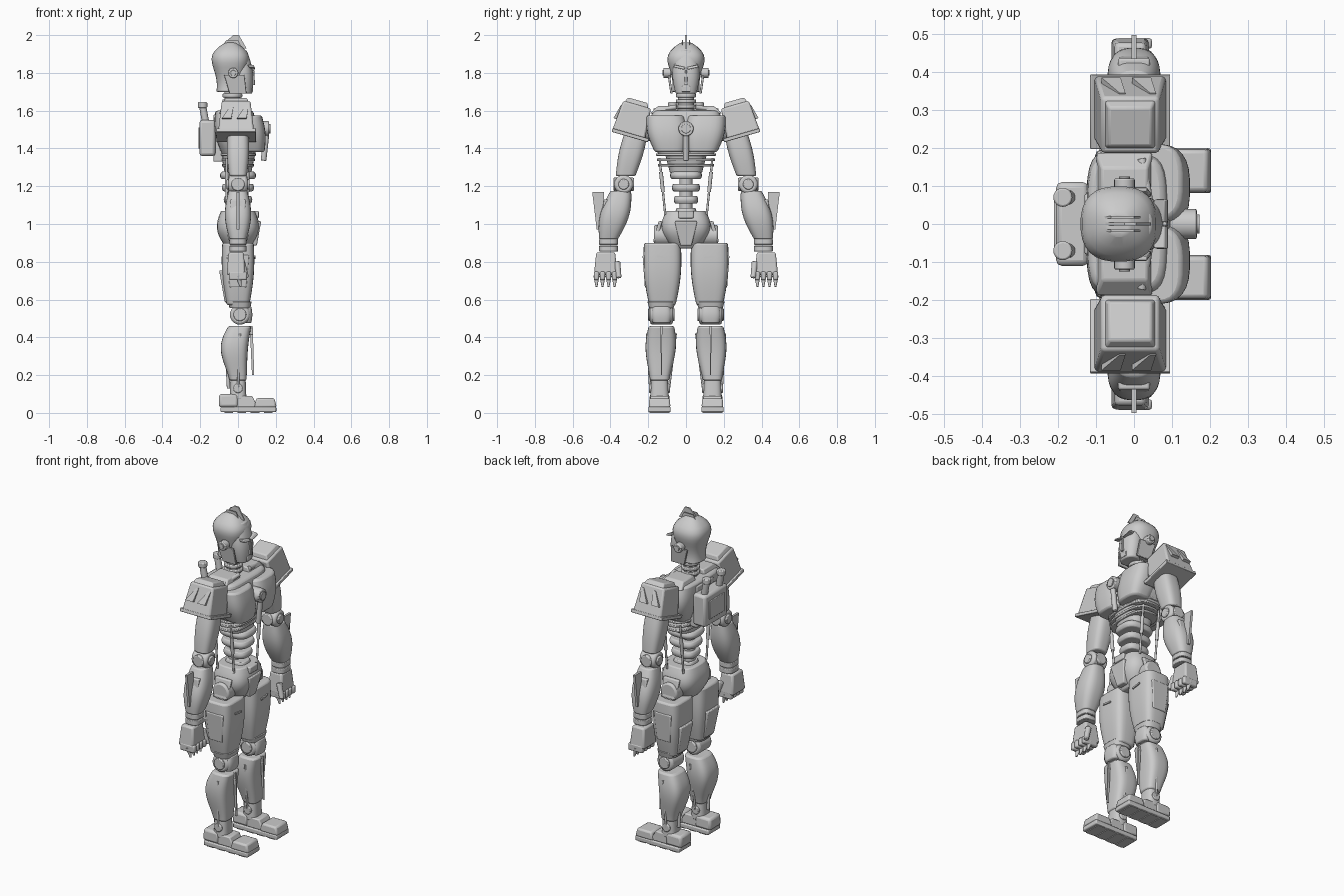
import bpy, bmesh
from math import cos, sin, pi, radians, copysign
from mathutils import Vector, Matrix

cube = bpy.data.objects.get("Cube")
if cube:
    bpy.data.objects.remove(cube, do_unlink=True)

metal = bpy.data.materials.new("light_grey_metal")
metal.use_nodes = True
grey = (.6, .6, .6, 1)
metal.diffuse_color = grey
metal.node_tree.nodes["Principled BSDF"].inputs["Base Color"].default_value = grey

X, Y, Z = Vector((1, 0, 0)), Vector((0, 1, 0)), Vector((0, 0, 1))


def finish(bm, name, pair, bevel):
    """Turn a bmesh into an object, optionally mirrored to the other side."""
    bmesh.ops.recalc_face_normals(bm, faces=bm.faces)
    mesh = bpy.data.meshes.new(name)
    bm.to_mesh(mesh)
    bm.free()
    mesh.materials.append(metal)
    mesh.polygons.foreach_set("use_smooth", [True] * len(mesh.polygons))
    mesh.set_sharp_from_angle(angle=radians(35))
    part = bpy.data.objects.new(name, mesh)
    bpy.context.collection.objects.link(part)
    if bevel:
        rounding = part.modifiers.new("rounded_edges", 'BEVEL')
        rounding.width, rounding.segments = bevel, 2
    if pair:
        mirror = part.modifiers.new("other_side", 'MIRROR')
        mirror.use_axis = (False, True, False)
        mirror.use_mirror_merge = False


def limb(name, low, high, size, taper=1, swell=0, peak=1, bow=0, power=3,
         pair=False, bevel=.006, steps=12, sides=28):
    """Rounded upright form; size is the half depth and half width at the low end."""
    low, high = Vector(low), Vector(high)
    bm = bmesh.new()
    rings = []
    for step in range(steps + 1):
        t = step / steps
        hump = sin(pi * t ** peak)
        scale = 1 + (taper - 1) * t + swell * hump
        centre = low.lerp(high, t) + X * bow * hump
        ring = []
        for side in range(sides):
            angle = 2 * pi * (side + .5) / sides
            c, s = cos(angle), sin(angle)
            across = X * size[0] * copysign(abs(c) ** (2 / power), c)
            along = Y * size[1] * copysign(abs(s) ** (2 / power), s)
            ring.append(bm.verts.new(centre + (across + along) * scale))
        rings.append(ring)
    for ring, upper in zip(rings, rings[1:]):
        for i in range(sides):
            bm.faces.new((ring[i - 1], ring[i], upper[i], upper[i - 1]))
    bm.faces.new(rings[0])
    bm.faces.new(rings[-1])
    finish(bm, name, pair, bevel)


def block(name, centre, size, top=(1, 1), lean=(0, 0), tilt=0, pair=False, bevel=.006):
    """Box whose top can be scaled and shifted, tilted about the depth axis."""
    bm = bmesh.new()
    bmesh.ops.create_cube(bm, size=1)
    for v in bm.verts:
        upper = v.co.z > 0
        v.co *= Vector(size)
        if upper:
            v.co.x = v.co.x * top[0] + lean[0]
            v.co.y = v.co.y * top[1] + lean[1]
    turn = Matrix.Rotation(radians(tilt), 4, 'X')
    bm.transform(Matrix.Translation(Vector(centre)) @ turn)
    finish(bm, name, pair, bevel)


def rod(name, start, end, radius, tip=1, pair=False, bevel=0):
    """Cylinder between two points; tip scales the radius at the end."""
    start, end = Vector(start), Vector(end)
    span = end - start
    turn = span.to_track_quat('Z', 'Y').to_matrix().to_4x4()
    bm = bmesh.new()
    bmesh.ops.create_cone(bm, cap_ends=True, segments=24, radius1=radius, radius2=radius * tip,
                          depth=span.length, matrix=Matrix.Translation((start + end) / 2) @ turn)
    finish(bm, name, pair, bevel)


def drum(name, centre, axis, length, radius, pair=False, bevel=.005):
    """Cylinder centred on a point, lying along an axis."""
    half = axis * length / 2
    rod(name, Vector(centre) - half, Vector(centre) + half, radius, pair=pair, bevel=bevel)


# Joints of the left side, which the paired parts hang from
shoulder, elbow, wrist = Vector((0, .26, 1.5)), Vector((0, .33, 1.21)), Vector((0, .41, .9))
hip, knee, ankle = Vector((0, .125, .9)), Vector((.01, .13, .52)), Vector((0, .14, .13))

# Head: helmet, face, ears and crests
limb("helmet", (-.04, 0, 1.7), (-.04, 0, 1.96), size=(.075, .074), taper=.4, swell=.75, peak=2, power=2.5)
limb("face", (.03, 0, 1.69), (.01, 0, 1.92), size=(.045, .055), taper=.8, swell=.4, power=2.3)
block("cheek_guard", (0, .077, 1.74), size=(.09, .012, .1), top=(1.2, 1), lean=(-.02, .014), pair=True, bevel=.003)
block("brow", (.075, .035, 1.83), size=(.03, .06, .014), lean=(-.01, 0), tilt=12, pair=True, bevel=.003)
block("nose", (.077, 0, 1.775), size=(.026, .018, .08), top=(.7, .5), bevel=.003)
block("mouth_plate", (.06, 0, 1.715), size=(.04, .05, .03), bevel=.004)
drum("ear", (-.025, .1, 1.8), Y, length=.04, radius=.027, pair=True)
drum("ear_cap", (-.025, .11, 1.8), Y, length=.03, radius=.015, pair=True, bevel=.002)
block("centre_crest", (-.03, 0, 1.965), size=(.15, .008, .07), top=(.2, 1), lean=(.02, 0), bevel=0)
block("side_crest", (-.04, .018, 1.94), size=(.15, .006, .07), top=(.4, 1), lean=(.01, 0), pair=True, bevel=0)

# Neck with stacked rings
drum("neck", (-.03, 0, 1.64), Z, length=.16, radius=.042)
for i in range(3):
    drum("neck_ring", (-.03, 0, 1.62 + i * .03), Z, length=.02, radius=.053)

# Torso: core, breast plates, collar and hub
limb("torso", (0, 0, 1.36), (-.02, 0, 1.6), size=(.08, .14), taper=1.25, swell=.27, power=4.5, bevel=.012)
limb("breast_plate", (.075, .085, 1.38), (.045, .11, 1.575), size=(.065, .08), taper=1.25, swell=.2,
     pair=True, bevel=.01)
block("collar", (-.025, .115, 1.605), size=(.15, .15, .04), top=(.8, .7), lean=(0, -.02), pair=True)
rod("collar_pipe", (.04, .05, 1.62), (.02, .17, 1.6), radius=.012, pair=True)
drum("chest_hub", (.13, 0, 1.505), X, length=.07, radius=.04)
drum("hub_lens", (.165, 0, 1.505), X, length=.014, radius=.025, bevel=.002)
rod("breast_bar", (.15, 0, 1.47), (.135, 0, 1.335), radius=.015, bevel=.004)

# Abdomen, ribs and spine
limb("abdomen", (0, 0, 1.27), (0, 0, 1.4), size=(.07, .085), taper=1.4)
for i in range(5):
    level, grow = Z * (1.305 + i * .028), i * .005
    limb("rib", level, level + Z * .013, size=(.085 + grow, .15 + grow), bevel=.003, steps=1)
drum("spine", (-.02, 0, 1.16), Z, length=.28, radius=.035)
for i in range(4):
    level, grow = Z * (1.045 + i * .064), i * .009
    limb("spine_disc", level, level + Z * .04, size=(.06 + grow, .05 + grow), swell=.1)
for x in (-.06, .05):
    top, bottom = Vector((x, .14, 1.35)), Vector((x, .11, 1.05))
    rod("waist_piston", top, bottom, radius=.006, pair=True)
    rod("piston_sleeve", top.lerp(bottom, .25), top.lerp(bottom, .6), radius=.01, pair=True)

# Backpack with exhausts
block("backpack", (-.162, 0, 1.455), size=(.085, .22, .19), bevel=.015)
block("backpack_panel", (-.205, 0, 1.455), size=(.01, .14, .11), bevel=.003)
block("backpack_mount", (-.105, 0, 1.455), size=(.05, .16, .25))
rod("exhaust", (-.17, .07, 1.53), (-.19, .07, 1.64), radius=.019, pair=True)
drum("exhaust_tip", (-.187, .07, 1.63), Z, length=.03, radius=.025, pair=True)

# Pelvis
limb("pelvis", (0, 0, .87), (0, 0, 1.07), size=(.06, .07), taper=1.5, swell=.6)
block("crotch_plate", (.075, 0, .95), size=(.05, .06, .13), top=(1.1, 2), lean=(.02, 0))
block("belt_buckle", (.085, 0, 1.05), size=(.05, .08, .04))
drum("hip_joint", hip + Z * .04, Y, length=.09, radius=.055, pair=True, bevel=.01)
block("hip_guard", (0, .165, .96), size=(.09, .02, .11), top=(1.2, 1), lean=(0, -.03), pair=True)

# Thighs and their plates
limb("thigh", hip - Z * .33, hip, size=(.06, .07), taper=1.4, swell=.2, power=4, pair=True, bevel=.01)
limb("thigh_cuff", knee + Z * .035, knee + Z * .07, size=(.055, .065), taper=1.15, pair=True)
block("thigh_side_plate", (0, .208, .75), size=(.09, .02, .17), top=(1.3, 1), lean=(0, .012), pair=True)
block("thigh_slot", hip + X * .085 - Z * .075, size=(.016, .06, .01), tilt=8, pair=True, bevel=0)
block("thigh_back_plate", (-.055, .126, .67), size=(.03, .09, .17), top=(1, 1.3), lean=(-.03, 0), pair=True)

# Knees
drum("knee_joint", knee, Y, length=.12, radius=.053, pair=True, bevel=.012)
drum("knee_hub", knee, Y, length=.14, radius=.034, pair=True)
limb("knee_cap", knee + X * .03 - Z * .045, knee + X * .03 + Z * .045, size=(.03, .045), swell=.2, pair=True)

# Shins with blade, struts and rails
limb("shin", ankle + Z * .04, knee - Z * .06, size=(.045, .05), taper=1.35, swell=.4, peak=1.3,
     bow=-.025, power=3.4, pair=True, bevel=.01)
block("shin_blade", knee + X * .07 - Z * .19, size=(.012, .006, .26), top=(1.3, 1.5), lean=(-.01, 0), pair=True, bevel=0)
rod("shin_strut", knee - Z * .1, knee + X * .07 - Z * .1, radius=.006, pair=True)
rod("calf_piston", ankle - X * .05, ankle + Vector((-.06, 0, .2)), radius=.009, pair=True)
for side in (-1, 1):
    rod("shin_rail", ankle + Y * side * .05, knee + Y * side * .076 - Z * .1, radius=.006, pair=True)

# Ankles and feet
limb("ankle", ankle - Z * .06, ankle + Z * .05, size=(.045, .05), taper=.9, pair=True)
drum("ankle_axle", ankle, Y, length=.11, radius=.025, pair=True)
block("sole", ankle + Vector((.055, 0, -.112)), size=(.295, .118, .028), pair=True)
for i in range(4):
    block("sole_tread", ankle + Vector((i * .07 - .05, 0, -.126)), size=(.045, .106, .008), pair=True, bevel=0)
block("heel", ankle + Vector((-.05, 0, -.065)), size=(.105, .11, .07), top=(.95, .95), pair=True, bevel=.014)
block("instep", ankle + Vector((.04, 0, -.07)), size=(.13, .1, .06), top=(.7, .95), lean=(-.01, 0), pair=True)
block("toe_cap", ankle + Vector((.145, 0, -.077)), size=(.12, .115, .05), top=(.8, .95), pair=True, bevel=.01)

# Shoulder armour with rim, cap and fins
block("shoulder_pad", (-.01, .282, 1.55), size=(.19, .18, .17), top=(.8, .85), tilt=16, pair=True, bevel=.01)
block("shoulder_rim", (-.01, .295, 1.47), size=(.21, .2, .02), tilt=16, pair=True, bevel=.003)
block("shoulder_cap", (-.01, .26, 1.638), size=(.14, .14, .035), top=(.8, .75), tilt=16, pair=True)
for x in (-.06, .02):
    block("shoulder_fin", (x, .362, 1.595), size=(.05, .018, .08), top=(.3, .6), lean=(.03, -.01),
          tilt=20, pair=True, bevel=0)
drum("shoulder_joint", shoulder - Y * .04, Y, length=.11, radius=.06, pair=True, bevel=.01)

# Arms
limb("upper_arm", elbow + Vector((0, -.01, .045)), shoulder, size=(.047, .052), taper=1.15, swell=.18, pair=True)
drum("elbow_joint", elbow, X, length=.1, radius=.05, pair=True, bevel=.012)
drum("elbow_hub", elbow, X, length=.12, radius=.028, pair=True)
drum("elbow_side_hub", elbow, Y, length=.11, radius=.035, pair=True)
limb("forearm", wrist + Z * .02, elbow + Vector((0, .015, -.035)), size=(.045, .05), taper=1.1, swell=.5,
     power=2.8, pair=True)
block("forearm_blade", (0, .455, 1.07), size=(.014, .035, .2), top=(1, 1.8), lean=(0, .01), pair=True, bevel=0)
block("forearm_plate", (0, .44, 1.05), size=(.06, .03, .16), top=(1.4, 1), lean=(0, -.02), pair=True)
for drop in (.01, .045):
    limb("wrist_ring", wrist - Z * drop, wrist - Z * (drop - .03), size=(.045, .05), pair=True)

# Hands with curled fingers
block("palm", wrist + Vector((-.01, .015, -.11)), size=(.1, .125, .12), top=(.8, .8), pair=True, bevel=.01)
rod("thumb", (.02, .365, .8), (.045, .355, .715), radius=.017, tip=.8, pair=True, bevel=.005)
for i in range(4):
    finger = wrist + Vector((0, i * .032 - .032, -.175))
    block("finger_knuckle", finger, size=(.095, .028, .045), pair=True, bevel=.008)
    rod("fingertip", finger, finger + X * .015 - Z * .057, radius=.016, tip=.3, pair=True)
